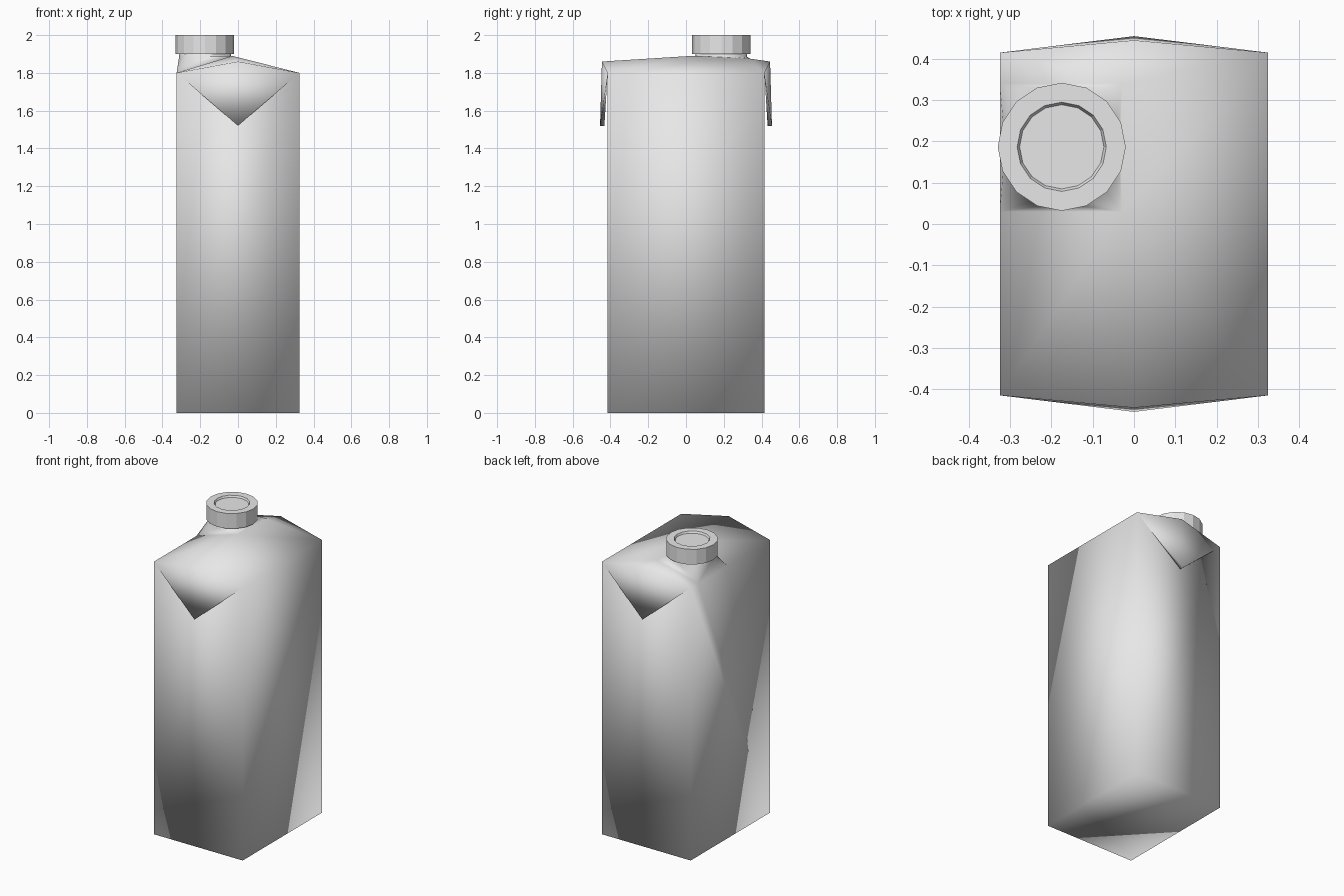
import bpy
import bmesh
from math import cos, sin, pi

cube = bpy.data.objects.get("Cube")
if cube:
    bpy.data.objects.remove(cube)

W, D, H = 0.325, 0.415, 1.8        # half width, half depth, wall height
CX, CY, SIDES = -0.175, 0.187, 16  # spout centre and side count

grey = bpy.data.materials.new("light grey")
grey.use_nodes = True
colour = (0.8, 0.8, 0.8, 1)
grey.diffuse_color = colour
grey.node_tree.nodes["Principled BSDF"].inputs["Base Color"].default_value = colour


def finish(name, bm, smooth):
    bmesh.ops.recalc_face_normals(bm, faces=bm.faces)
    for f in bm.faces:
        f.smooth = smooth
    mesh = bpy.data.meshes.new(name)
    bm.to_mesh(mesh)
    bm.free()
    mesh.materials.append(grey)
    ob = bpy.data.objects.new(name, mesh)
    bpy.context.collection.objects.link(ob)
    return ob


def ring(bm, radius, z):
    return [bm.verts.new((CX + radius * cos(2 * pi * i / SIDES),
                          CY + radius * sin(2 * pi * i / SIDES), z))
            for i in range(SIDES)]


def bridge(bm, a, b):
    for i in range(SIDES):
        j = (i + 1) % SIDES
        bm.faces.new((a[i], a[j], b[j], b[i]))


# Carton body: walls, gabled roof, folded flaps and raised spout panel
bm = bmesh.new()
vert = bm.verts.new
signs = [(-1, -1), (1, -1), (1, 1), (-1, 1)]
low = [vert((sx * W, sy * D, 0)) for sx, sy in signs]
top = [vert((sx * W, sy * D, H)) for sx, sy in signs]
ridge_front, ridge_back = [vert((0, s * 0.445, 1.86)) for s in (-1, 1)]

# Spout panel corners, counter-clockwise from the ridge side at the back
panel = [vert((-0.03, 0.34, 1.875)), vert((-W, 0.34, H)),
         vert((-W, 0.03, H)), vert((-0.03, 0.03, 1.89))]

walls_and_roof = [
    low,
    (low[0], low[1], top[1], top[0]),
    (low[2], low[3], top[3], top[2]),
    (low[1], low[2], top[2]),
    (low[1], top[2], top[1]),
    (low[3], low[0], top[3]),
    (low[0], top[0], panel[2], panel[1], top[3]),
    (top[0], ridge_front, panel[3], panel[2]),
    (panel[0], ridge_back, top[3], panel[1]),
    (ridge_front, top[1], panel[3]),
    (top[1], top[2], panel[3]),
    (top[2], panel[0], panel[3]),
    (top[2], ridge_back, panel[0]),
]
for f in walls_and_roof:
    bm.faces.new(f)

# Triangular flaps folded down over the front and back
for s, a, b, peak in ((-1, top[0], top[1], ridge_front),
                      (1, top[2], top[3], ridge_back)):
    outer = vert((0, s * 0.455, 1.52))
    inner = vert((0, s * 0.432, 1.52))
    for f in ((a, outer, peak), (peak, outer, b), (a, b, inner),
              (a, inner, outer), (b, outer, inner)):
        bm.faces.new(f)

# Square panel rising into the round neck
base = ring(bm, 0.137, 1.885)
quarter = SIDES // 4
for q in range(4):
    for i in range(quarter):
        k = q * quarter + i
        bm.faces.new((panel[q], base[(k + 1) % SIDES], base[k]))
    end = base[(q + 1) * quarter % SIDES]
    bm.faces.new((panel[q], panel[(q + 1) % 4], end))
neck = ring(bm, 0.137, 1.91)
bridge(bm, base, neck)
bm.faces.new(neck)
finish("carton_body", bm, True)

# Screw cap with a shallow recess in its top
bm = bmesh.new()
profile = [(0.155, 1.9), (0.155, 2.0), (0.108, 2.0), (0.102, 1.988)]
rings = [ring(bm, r, z) for r, z in profile]
for a, b in zip(rings, rings[1:]):
    bridge(bm, a, b)
bm.faces.new(rings[0])
bm.faces.new(rings[-1])
finish("screw_cap", bm, False)
